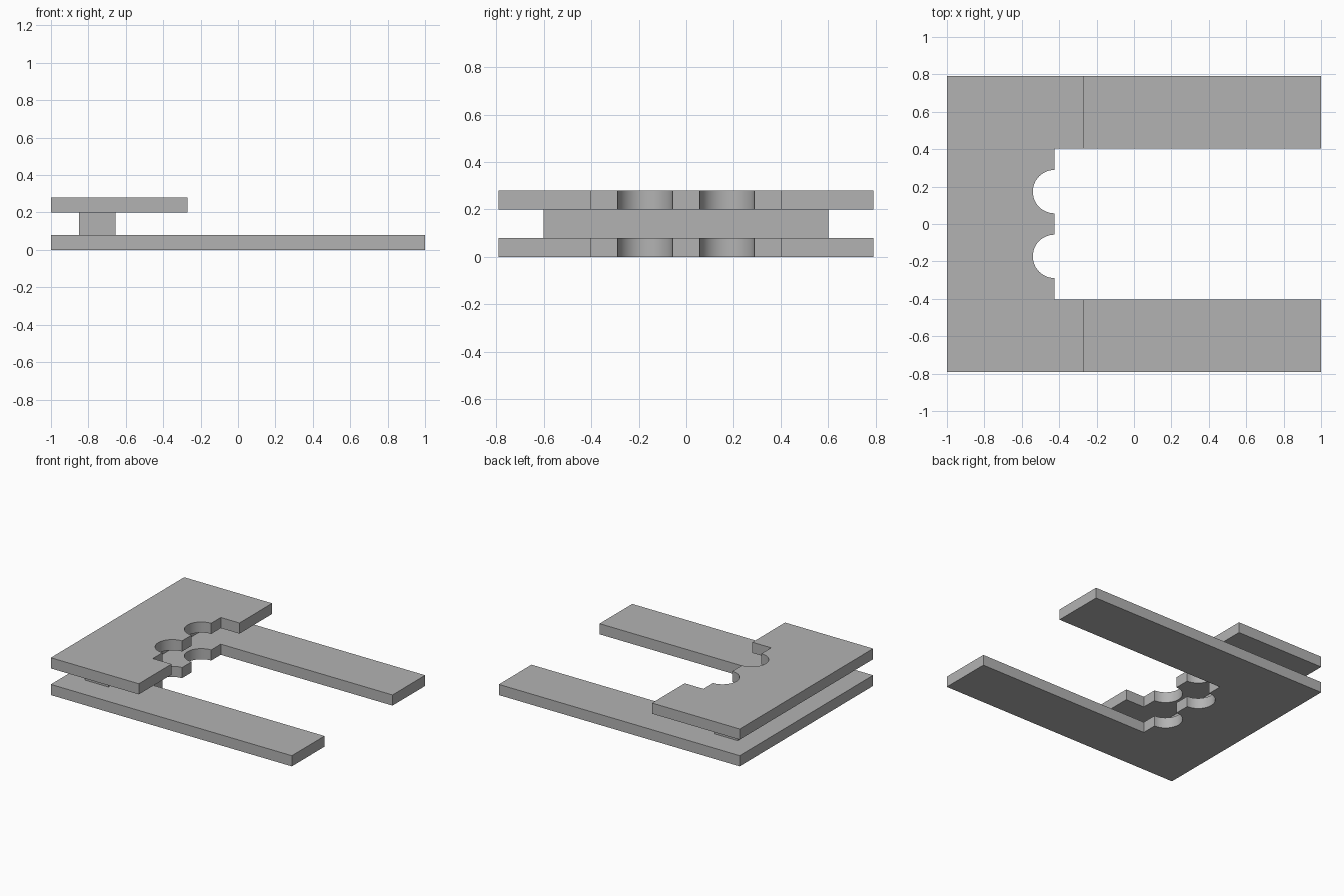
import bpy, bmesh, math

cube = bpy.data.objects.get("Cube")
if cube:
    bpy.data.objects.remove(cube, do_unlink=True)

THICK = 0.08        # plate thickness
GAP = 0.12          # spacer height
BACK, NOTCH = -1.0, -0.425
HALF_W, HALF_SLOT = 0.79, 0.403
SCALLOP_Y, SCALLOP_R, STEPS = 0.173, 0.116, 24

grey = bpy.data.materials.new("plain_grey")
grey.use_nodes = True
colour = (0.45, 0.45, 0.45, 1)
grey.diffuse_color = colour
grey.node_tree.nodes["Principled BSDF"].inputs["Base Color"].default_value = colour


def extrude_outline(name, outline, z, height):
    """Make a solid from a closed outline, raised from z by height."""
    bm = bmesh.new()
    face = bm.faces.new([bm.verts.new((x, y, z)) for x, y in outline])
    top = bmesh.ops.extrude_face_region(bm, geom=[face])["geom"]
    moved = [v for v in top if isinstance(v, bmesh.types.BMVert)]
    bmesh.ops.translate(bm, verts=moved, vec=(0, 0, height))
    bmesh.ops.recalc_face_normals(bm, faces=bm.faces)
    mesh = bpy.data.meshes.new(name)
    bm.to_mesh(mesh)
    bm.free()
    mesh.materials.append(grey)
    obj = bpy.data.objects.new(name, mesh)
    bpy.context.collection.objects.link(obj)
    bpy.context.view_layer.objects.active = obj
    obj.select_set(True)
    bpy.ops.object.shade_smooth_by_angle(angle=math.radians(30))
    obj.select_set(False)
    return obj


def fork_outline(arm_end):
    """U-shaped plate with two half-round scallops in the slot's inner edge."""
    half = [(BACK, HALF_W), (arm_end, HALF_W), (arm_end, HALF_SLOT), (NOTCH, HALF_SLOT)]
    for i in range(STEPS + 1):
        a = math.pi / 2 + math.pi * i / STEPS
        half.append((NOTCH + SCALLOP_R * math.cos(a),
                     SCALLOP_Y + SCALLOP_R * math.sin(a)))
    return half + [(x, -y) for x, y in reversed(half)]


# Long lower fork, spacer bar and short upper fork
extrude_outline("lower_fork_plate", fork_outline(1.0), 0, THICK)
extrude_outline("spacer_bar",
                [(-0.85, -0.6), (-0.655, -0.6), (-0.655, 0.6), (-0.85, 0.6)],
                THICK, GAP)
extrude_outline("upper_fork_plate", fork_outline(-0.27), THICK + GAP, THICK)
